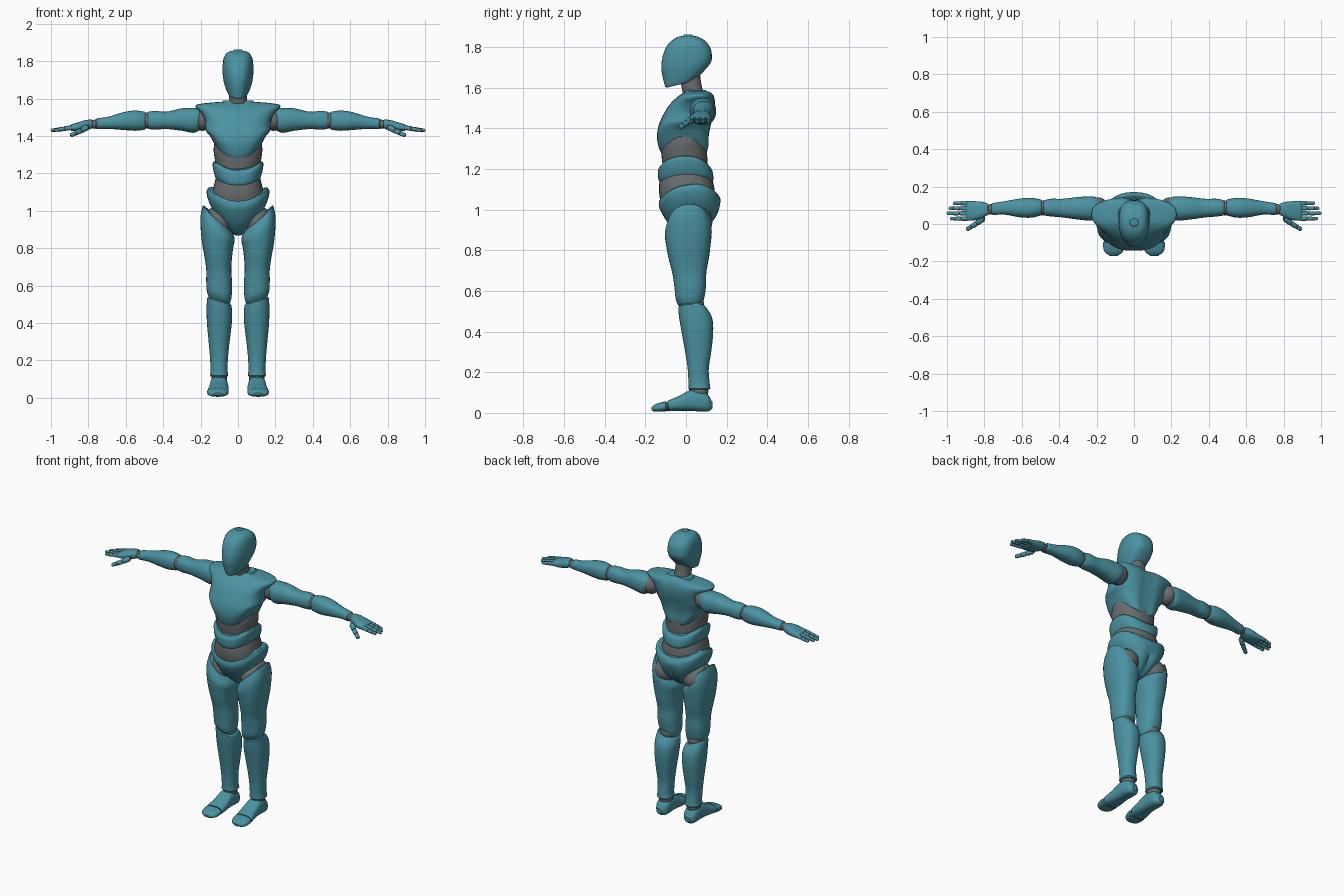
import bpy, bmesh
from math import cos, sin, pi, radians, exp
from mathutils import Vector


def material(name, col):
    m = bpy.data.materials.new(name)
    m.diffuse_color = col
    return m


TEAL = material("teal_shell", (0.07, 0.29, 0.36, 1))
GREY = material("grey_joint", (0.14, 0.15, 0.15, 1))
AXES = {'z': lambda t, u, v: Vector((u, v, t)),
        'x': lambda t, u, v: Vector((t, u, v)),
        'y': lambda t, u, v: Vector((u, t, v))}


def clamp01(a):
    return max(0.0, min(1.0, a))


def catmull(a, b, c, d, f):
    return 0.5 * (2 * b + (c - a) * f + (2 * a - 5 * b + 4 * c - d) * f * f
                  + (3 * b - a - 3 * c + d) * f ** 3)


def loft(name, rings, axis='z', mat=TEAL, mirror=False, power=2.3, warp=None,
         place=None, sides=32, steps=4, lip=0.006):
    """Skin of superellipse rings (t, u0, u1, v0, v1) with rounded, capped ends."""
    n, fine = len(rings), []
    for i in range(n - 1):
        q = [rings[max(0, min(n - 1, i + k))] for k in (-1, 0, 1, 2)]
        for s in range(steps):
            fine.append([catmull(*p, s / steps) for p in zip(*q)])
    fine.append(list(rings[-1]))

    def inset(r, nxt):
        d = lip if r[0] > nxt[0] else -lip
        k = lip * 0.9
        return [r[0] + d, r[1] + k, r[2] - k, r[3] + k, r[4] - k]
    fine = [inset(fine[0], fine[1])] + fine + [inset(fine[-1], fine[-2])]
    bm, loops = bmesh.new(), []
    for t, u0, u1, v0, v1 in fine:
        loop = []
        for k in range(sides):
            c, s = cos(2 * pi * k / sides), sin(2 * pi * k / sides)
            c = (abs(c) ** (2 / power)) * (1 if c > 0 else -1)
            s = (abs(s) ** (2 / power)) * (1 if s > 0 else -1)
            p = AXES[axis](t, (u0 + u1) / 2 + c * (u1 - u0) / 2, (v0 + v1) / 2 + s * (v1 - v0) / 2)
            if warp:
                p = warp(p)
            loop.append(bm.verts.new(place @ p if place else p))
        loops.append(loop)
    for a, b in zip(loops, loops[1:]):
        for k in range(sides):
            j = (k + 1) % sides
            bm.faces.new((a[k], a[j], b[j], b[k]))
    bm.faces.new(loops[0])
    bm.faces.new(loops[-1])
    bmesh.ops.recalc_face_normals(bm, faces=bm.faces)
    me = bpy.data.meshes.new(name)
    bm.to_mesh(me)
    bm.free()
    me.shade_smooth()
    me.set_sharp_from_angle(angle=radians(38))
    me.materials.append(mat)
    ob = bpy.data.objects.new(name, me)
    bpy.context.collection.objects.link(ob)
    if mirror:
        ob.modifiers.new("Mirror", 'MIRROR').use_mirror_merge = False
    return ob


def sym(*rows):
    """Centred rings from (t, half width, v0, v1)."""
    return [(t, -w, w, a, b) for t, w, a, b in rows]


def ball(name, c, r):
    x, y, z = c
    rows = []
    for i in range(9):
        a = pi * (i + 0.3) / 8.6 - pi / 2
        k = cos(a)
        rows.append((z + r[2] * sin(a), x - r[0] * k, x + r[0] * k, y - r[1] * k, y + r[1] * k))
    return loft(name, rows, mat=GREY, mirror=True, power=2, steps=2, lip=0.0005, sides=24)


def segment(name, a, b, r0, r1, mat=TEAL):
    """Rounded finger bone from a to b."""
    a, b = Vector(a), Vector(b)
    d = b - a
    L = d.length
    m = d.to_track_quat('Z', 'Y').to_matrix().to_4x4()
    m.translation = a
    rows = [(t * L, -r, r, -r, r) for t, r in
            ((0.02, r0 * .7), (0.15, r0), (0.5, (r0 + r1) * .48), (0.85, r1), (0.98, r1 * .65))]
    loft(name, rows, mat=mat, mirror=True, place=m, sides=12, steps=2, lip=0.002)


# Head: narrow faced helmet with a slanted jaw
def head_warp(p):
    low = clamp01((1.74 - p.z) / 0.14)
    p.x *= 1 - clamp01((-p.y - 0.01) / 0.12) * (0.22 + 0.2 * low)
    p.z += 0.25 * (p.y + 0.1) * low
    return p


loft("head", sym((1.605, .055, -.102, .045), (1.635, .066, -.11, .075), (1.69, .078, -.121, .112),
                 (1.74, .082, -.118, .127), (1.79, .081, -.102, .122), (1.825, .073, -.078, .1),
                 (1.848, .054, -.045, .066), (1.856, .026, -.015, .035)), power=2.7, warp=head_warp)
loft("neck", sym((1.53, .056, -.01, .1), (1.57, .05, -.015, .088), (1.62, .047, -.025, .075),
                 (1.66, .046, -.028, .07)), mat=GREY)


# Chest: broad shoulders, arched lower rim, spine groove
def chest_warp(p):
    p.z += 0.085 * min(1, (p.x / 0.15) ** 2) * clamp01((1.44 - p.z) / 0.14)
    if p.y > 0.06:
        p.y -= 0.02 * exp(-(p.x / 0.035) ** 2)
    return p


loft("chest", sym((1.285, .115, -.125, .115), (1.31, .135, -.135, .118), (1.36, .157, -.143, .118),
                  (1.42, .174, -.133, .128), (1.48, .176, -.105, .143), (1.52, .195, -.078, .146),
                  (1.55, .223, -.048, .142), (1.567, .222, -.025, .134), (1.576, .17, -.01, .125),
                  (1.583, .085, -.005, .112)), power=2.6, warp=chest_warp)


# Trunk: grey core, raised waist band and waist joint
def band_warp(p):
    p.z += 0.055 * (p.x / 0.135) ** 2
    return p


loft("upper_abdomen_joint", sym((1.17, .105, -.105, .1), (1.24, .118, -.118, .105),
                                (1.32, .13, -.122, .1), (1.38, .125, -.1, .09)), mat=GREY)
loft("abdomen_band", sym((1.13, .118, -.126, .124), (1.15, .128, -.136, .135), (1.19, .136, -.138, .13),
                         (1.21, .132, -.13, .118)), warp=band_warp, power=2.4)
loft("waist_joint", sym((1.02, .135, -.12, .13), (1.08, .14, -.132, .142), (1.14, .128, -.13, .132),
                        (1.19, .115, -.11, .115)), mat=GREY)


def pelvis_warp(p):
    p.z += 0.065 * (p.x / 0.165) ** 2 + 0.12 * p.y
    if p.y > 0.06 and p.z < 1.04:
        p.y -= 0.022 * exp(-(p.x / 0.022) ** 2) * clamp01((1.04 - p.z) / 0.06)
    return p


loft("pelvis", sym((.875, .028, -.02, .085), (.9, .062, -.05, .118), (.94, .112, -.085, .15),
                   (.985, .155, -.113, .167), (1.03, .168, -.133, .17), (1.06, .16, -.132, .155)),
     warp=pelvis_warp)


# Legs: thigh and shin shells with slanted rims
def thigh_warp(p):
    top, low = clamp01((p.z - .82) / .14), clamp01((.66 - p.z) / .12)
    p.z += (0.8 * top + 0.3 * low) * (p.x - 0.11) - 2.2 * top * (p.y - .02) ** 2
    return p


def shin_warp(p):
    p.z += 0.3 * (p.x - 0.1) * clamp01((p.z - .4) / .12)
    return p


ball("hip_joint", (.105, .025, .94), (.085, .105, .085))
loft("thigh", [(.53, .042, .16, -.035, .075), (.56, .034, .167, -.05, .088), (.62, .032, .17, -.057, .098),
               (.69, .036, .17, -.068, .1), (.77, .03, .182, -.088, .114), (.86, .018, .198, -.102, .124),
               (.92, .024, .2, -.102, .126), (.965, .045, .188, -.085, .112)],
     mirror=True, warp=thigh_warp)
ball("knee_joint", (.1, .03, .53), (.056, .06, .05))
loft("shin", [(.12, .052, .15, .012, .12), (.15, .056, .147, .012, .116), (.22, .053, .15, .008, .112),
              (.3, .045, .157, -.004, .124), (.4, .033, .166, -.022, .134), (.47, .031, .168, -.034, .128),
              (.515, .036, .165, -.038, .1)], mirror=True, warp=shin_warp)
ball("ankle_joint", (.1, .062, .105), (.042, .048, .04))
loft("foot", [(.125, .08, .125, .018, .06), (.108, .062, .14, .007, .09), (.07, .055, .148, .007, .113),
              (.02, .054, .15, .01, .112), (-.03, .05, .155, .01, .085), (-.085, .05, .163, .008, .062)],
     axis='y', mirror=True, power=2.6)
loft("toe_joint", [(-.07, .058, .156, .01, .055), (-.11, .058, .158, .01, .05)], axis='y', mat=GREY, mirror=True)
loft("toe", [(-.1, .05, .165, .007, .057), (-.13, .053, .164, .006, .05), (-.152, .062, .155, .006, .042),
             (-.165, .08, .135, .01, .032)], axis='y', mirror=True, power=2.5)


# Arms: shells along x, u = y and v = z
def sleeve_warp(p):
    p.x -= 0.25 * (p.z - 1.48) * clamp01((.3 - p.x) / .1)
    return p


ball("shoulder_joint", (.19, .08, 1.488), (.055, .062, .06))
loft("upper_arm", [(.2, .03, .142, 1.425, 1.54), (.23, .018, .148, 1.417, 1.55), (.3, .024, .144, 1.428, 1.548),
                   (.38, .035, .135, 1.437, 1.53), (.44, .04, .135, 1.434, 1.534), (.477, .045, .128, 1.437, 1.53)],
     axis='x', mirror=True, warp=sleeve_warp)
ball("elbow_joint", (.487, .086, 1.483), (.045, .04, .043))
loft("forearm", [(.5, .045, .132, 1.433, 1.53), (.55, .034, .14, 1.428, 1.536), (.61, .036, .136, 1.432, 1.528),
                 (.69, .05, .122, 1.438, 1.504), (.755, .048, .112, 1.437, 1.494)], axis='x', mirror=True)
ball("wrist_joint", (.765, .078, 1.463), (.035, .028, .024))

# Hands: palm, four fingers and a thumb
loft("palm", [(.782, .048, .11, 1.44, 1.487), (.81, .033, .118, 1.43, 1.486), (.85, .02, .122, 1.425, 1.475),
              (.892, .018, .122, 1.427, 1.462)], axis='x', mirror=True, power=2.6)


def digit(name, path, r):
    for i, (a, b) in enumerate(zip(path, path[1:])):
        segment(f"{name}_{i + 1}", a, b, r * (1 - .12 * i), r * (.95 - .12 * i))
        segment(f"{name}_joint_{i + 1}", Vector(a) - Vector((.006, 0, 0)), Vector(a) + Vector((.006, 0, 0)),
                r * .75, r * .75, GREY)


for name, y, tip in (("index", .029, .982), ("middle", .057, 1.0), ("ring", .084, .99), ("little", .111, .966)):
    L = tip - .886
    digit(name + "_finger", [(.886 + L * f, y, 1.446 - .016 * f) for f in (0, .42, .73, 1)], .0125)
digit("thumb", [(.805, .03, 1.448), (.84, .004, 1.428), (.868, -.014, 1.415), (.895, -.03, 1.403)], .016)
